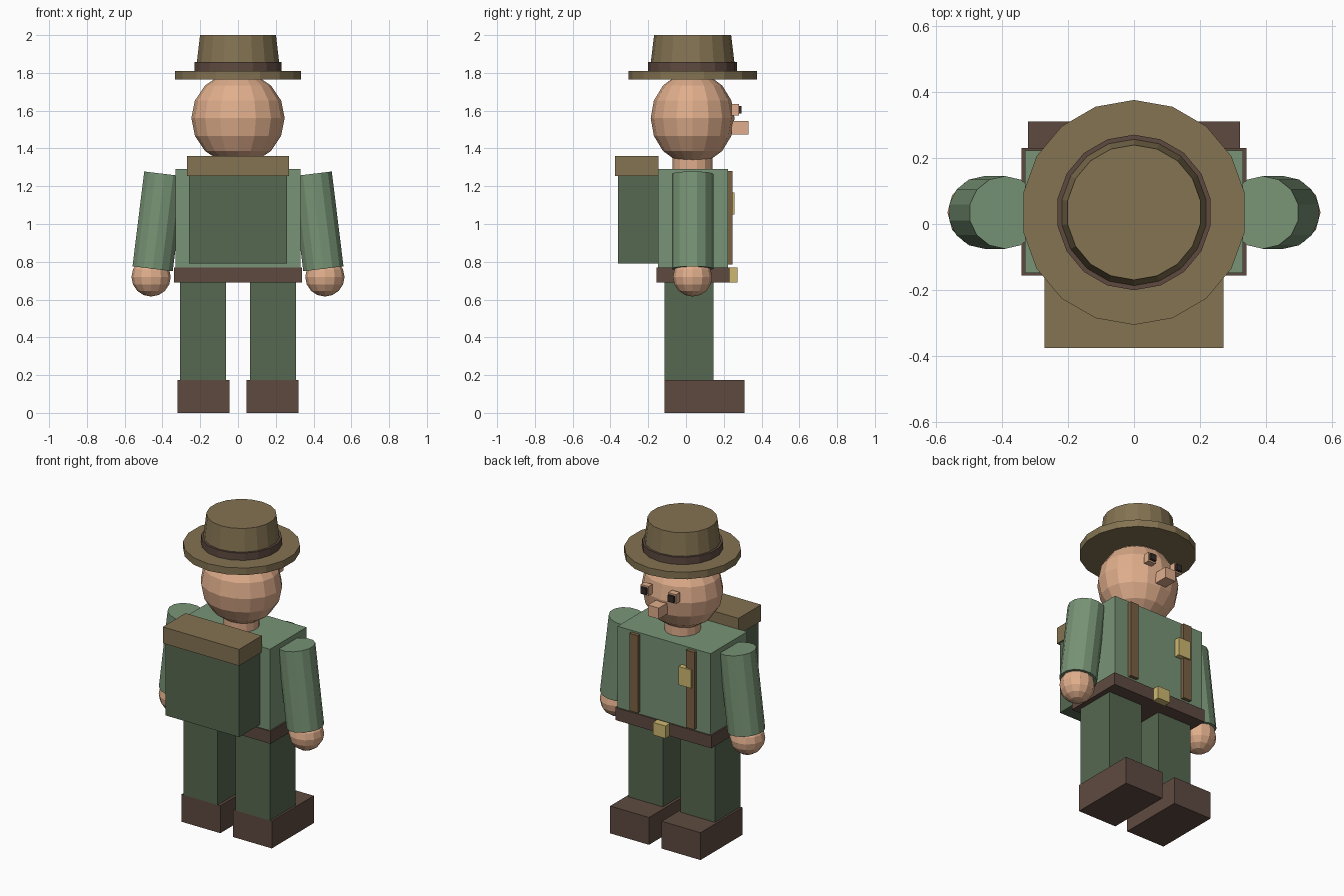
import bpy, bmesh, math
from mathutils import Matrix, Vector

cube = bpy.data.objects.get("Cube")
if cube:
    bpy.data.objects.remove(cube)


def material(name, rgb):
    m = bpy.data.materials.new(name)
    lin = [(c / 255 / 12.92) if c < 11 else ((c / 255 + 0.055) / 1.055) ** 2.4 for c in rgb]
    m.use_nodes = True
    m.diffuse_color = (*lin, 1)
    m.node_tree.nodes["Principled BSDF"].inputs["Base Color"].default_value = (*lin, 1)
    return m


skin = material("skin", (224, 174, 140))
shirt = material("sage green", (120, 148, 118))
cloth = material("dark green", (86, 104, 80))
leather = material("dark brown leather", (94, 74, 64))
felt = material("olive tan felt", (132, 115, 82))
strap_brown = material("strap brown", (122, 98, 68))
brass = material("brass", (206, 184, 112))
dark = material("dark eye", (52, 42, 40))

MID = 0.035  # depth of the body's centre line


def finish(name, bm, mat):
    mesh = bpy.data.meshes.new(name)
    bm.to_mesh(mesh)
    bm.free()
    mesh.materials.append(mat)
    ob = bpy.data.objects.new(name, mesh)
    bpy.context.collection.objects.link(ob)
    return ob


def box(name, x, y, z, mat):
    bm = bmesh.new()
    size = Vector((x[1] - x[0], y[1] - y[0], z[1] - z[0]))
    mid = Vector((sum(x), sum(y), sum(z))) / 2
    bmesh.ops.create_cube(bm, size=1, matrix=Matrix.Translation(mid) @ Matrix.Diagonal((*size, 1)))
    return finish(name, bm, mat)


def tube(name, bottom, top, r1, r2, sides, mat):
    bm = bmesh.new()
    a, b = Vector(bottom), Vector(top)
    tilt = math.atan2(b.x - a.x, b.z - a.z)
    m = Matrix.Translation((a + b) / 2) @ Matrix.Rotation(tilt, 4, "Y")
    bmesh.ops.create_cone(bm, cap_ends=True, segments=sides, radius1=r1, radius2=r2,
                          depth=(b - a).length, matrix=m)
    return finish(name, bm, mat)


def ball(name, centre, radii, segments, rings, mat):
    bm = bmesh.new()
    m = Matrix.Translation(centre) @ Matrix.Diagonal((*radii, 1))
    bmesh.ops.create_uvsphere(bm, u_segments=segments, v_segments=rings, radius=1, matrix=m)
    return finish(name, bm, mat)


# Paired parts
for side, s in (("left", 1), ("right", -1)):
    def pair(a, b):
        return sorted((s * a, s * b))

    box(side + "_boot", pair(0.045, 0.32), (-0.115, 0.31), (0, 0.175), leather)
    box(side + "_leg", pair(0.063, 0.307), (-0.115, 0.145), (0.175, 0.70), cloth)
    tube(side + "_arm", (s * 0.452, MID, 0.763), (s * 0.39, MID, 1.265), 0.11, 0.11, 14, shirt)
    ball(side + "_hand", (s * 0.46, MID, 0.72), (0.104, 0.104, 0.104), 12, 8, skin)
    box(side + "_strap", pair(0.17, 0.23), (0.215, 0.245), (0.785, 1.28), strap_brown)
    box(side + "_eye_frame", pair(0.07, 0.125), (0.24, 0.28), (1.575, 1.635), skin)
    box(side + "_pupil", pair(0.077, 0.117), (0.275, 0.295), (1.585, 1.625), dark)

# Body
box("torso", (-0.33, 0.33), (-0.148, 0.222), (0.75, 1.29), shirt)
box("belt", (-0.34, 0.34), (-0.155, 0.23), (0.69, 0.77), leather)
box("belt_buckle", (-0.045, 0.045), (0.228, 0.272), (0.69, 0.77), brass)
box("chest_badge", (-0.215, -0.125), (0.22, 0.256), (1.05, 1.167), brass)

# Backpack
box("backpack", (-0.26, 0.26), (-0.36, -0.145), (0.79, 1.26), cloth)
box("backpack_flap", (-0.27, 0.27), (-0.375, -0.145), (1.255, 1.36), felt)

# Head
tube("neck", (0, MID, 1.28), (0, MID, 1.39), 0.106, 0.106, 14, skin)
ball("head", (0, MID, 1.56), (0.247, 0.222, 0.245), 16, 8, skin)
box("nose", (-0.038, 0.038), (0.24, 0.33), (1.475, 1.545), skin)

# Hat
tube("hat_brim", (0, MID, 1.765), (0, MID, 1.81), 0.34, 0.34, 18, felt)
tube("hat_band", (0, MID, 1.81), (0, MID, 1.857), 0.235, 0.235, 18, leather)
tube("hat_crown", (0, MID, 1.80), (0, MID, 2.0), 0.228, 0.204, 18, felt)
